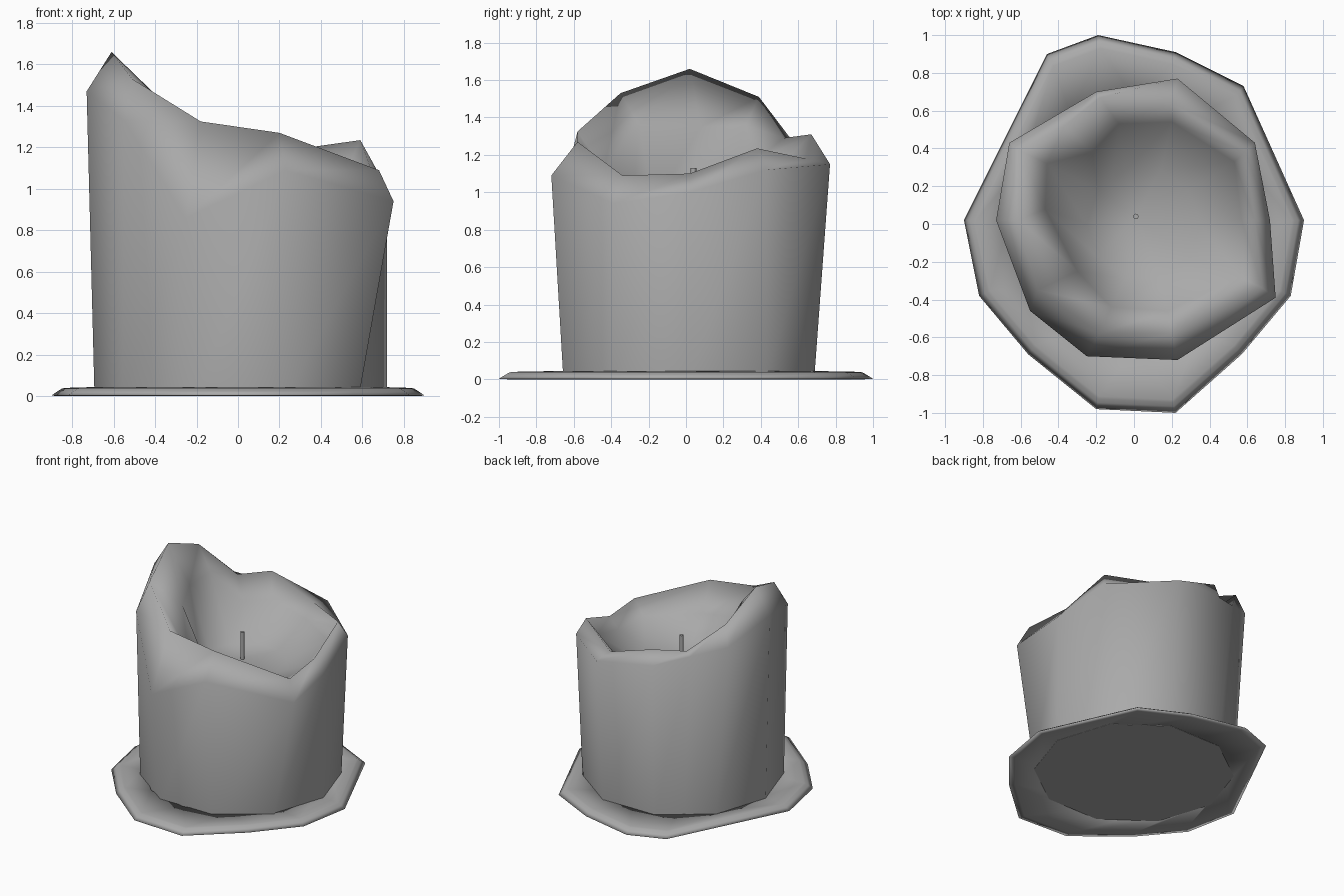
import bpy, math

if "Cube" in bpy.data.objects:
    bpy.data.objects.remove(bpy.data.objects["Cube"])

# Wax grey
wax = bpy.data.materials.new("wax")
wax.diffuse_color = (.40, .40, .40, 1)
wax.use_nodes = True
wax.node_tree.nodes["Principled BSDF"].inputs["Base Color"].default_value = wax.diffuse_color


def loft(name, rings, centre=None, cap_bottom=False, closed=False, split=(), angle=180):
    """Join rings of equal point counts; bands in split are cut into triangles."""
    n = len(rings[0])
    verts = [p for r in rings for p in r]
    faces = []
    m = len(rings)
    for k in range(m if closed else m - 1):
        a, b = k * n, ((k + 1) % m) * n
        for i in range(n):
            j = (i + 1) % n
            if k in split:
                faces += [(a + i, a + j, b + j), (a + i, b + j, b + i)]
            else:
                faces.append((a + i, a + j, b + j, b + i))
    if cap_bottom:
        faces.append(tuple(reversed(range(n))))
    if centre:
        verts.append(centre)
        b = (m - 1) * n
        faces += [(b + i, b + (i + 1) % n, len(verts) - 1) for i in range(n)]
    me = bpy.data.meshes.new(name)
    me.from_pydata(verts, [], faces)
    me.materials.append(wax)
    ob = bpy.data.objects.new(name, me)
    bpy.context.collection.objects.link(ob)
    bpy.ops.object.select_all(action='DESELECT')
    bpy.context.view_layer.objects.active = ob
    ob.select_set(True)
    bpy.ops.object.shade_smooth_by_angle(angle=math.radians(angle))
    return ob


def circle(r, z, n=10, cx=0.0, cy=0.0):
    return [(cx + r*math.cos(2*math.pi*i/n), cy + r*math.sin(2*math.pi*i/n), z)
            for i in range(n)]


def with_notch(ring):
    """Add the extra column where the back-left rim dips."""
    a, b = ring[3], ring[4]
    return ring[:4] + [tuple((p + q) / 2 for p, q in zip(a, b))] + ring[4:]


# Candle body: straight wall, melted shoulder and ridge, hollow pool
shoulder = [(.72, .02, 1.0), (.64, .43, 1.12), (.23, .77, 1.15), (-.20, .70, 1.20),
            (-.66, .43, 1.36), (-.73, .02, 1.47), (-.55, -.46, 1.33),
            (-.25, -.70, .86), (.23, -.72, 1.09), (.75, -.39, .94)]
ridge = [(.64, .02, 1.10), (.59, .38, 1.235), (.20, .64, 1.18), (-.18, .67, 1.31),
         (-.37, .52, 1.29), (-.61, .39, 1.51), (-.61, .02, 1.66), (-.51, -.35, 1.53),
         (-.18, -.58, 1.325), (.20, -.58, 1.27), (.68, -.34, 1.09)]
pool = [(.57, .02, 1.02), (.53, .33, 1.10), (.20, .54, 1.09), (-.08, .53, 1.17),
        (-.22, .38, 1.17), (-.46, .32, 1.36), (-.47, .08, 1.35), (-.30, -.25, 1.36),
        (-.12, -.44, 1.12), (.18, -.46, 1.06), (.56, -.28, 1.01)]
floor = with_notch(circle(.30, .93, cx=.05, cy=.0))
loft("candle_body", [with_notch(circle(.705, 0, cx=.013, cy=.015)), with_notch(shoulder),
                     ridge, pool, floor], centre=(.01, .04, .92), split=(2, 3))
loft("base_disc", [circle(.705, 0, cx=.013, cy=.015)], cap_bottom=True)

# Melted wax puddle: a ring around the base
outline = [(.90, .02), (.58, .73), (.22, .91), (-.19, 1.0), (-.46, .90), (-.90, .02),
           (-.82, -.38), (-.56, -.69), (-.20, -.98), (.22, -1.0), (.57, -.69), (.83, -.38)]
scaled = lambda s, z: [(x * s, y * s, z) for x, y in outline]
loft("wax_puddle", [circle(.67, .002, 12), scaled(.95, 0), scaled(1, .003), scaled(.965, .025),
                    scaled(.945, .036), scaled(.93, .04), circle(.67, .045, 12)], closed=True)

# Wick
loft("wick", [circle(.015, .88, 8, .01, .04), circle(.015, 1.13, 8, .01, .04)],
     centre=(.01, .04, 1.13), angle=50)
